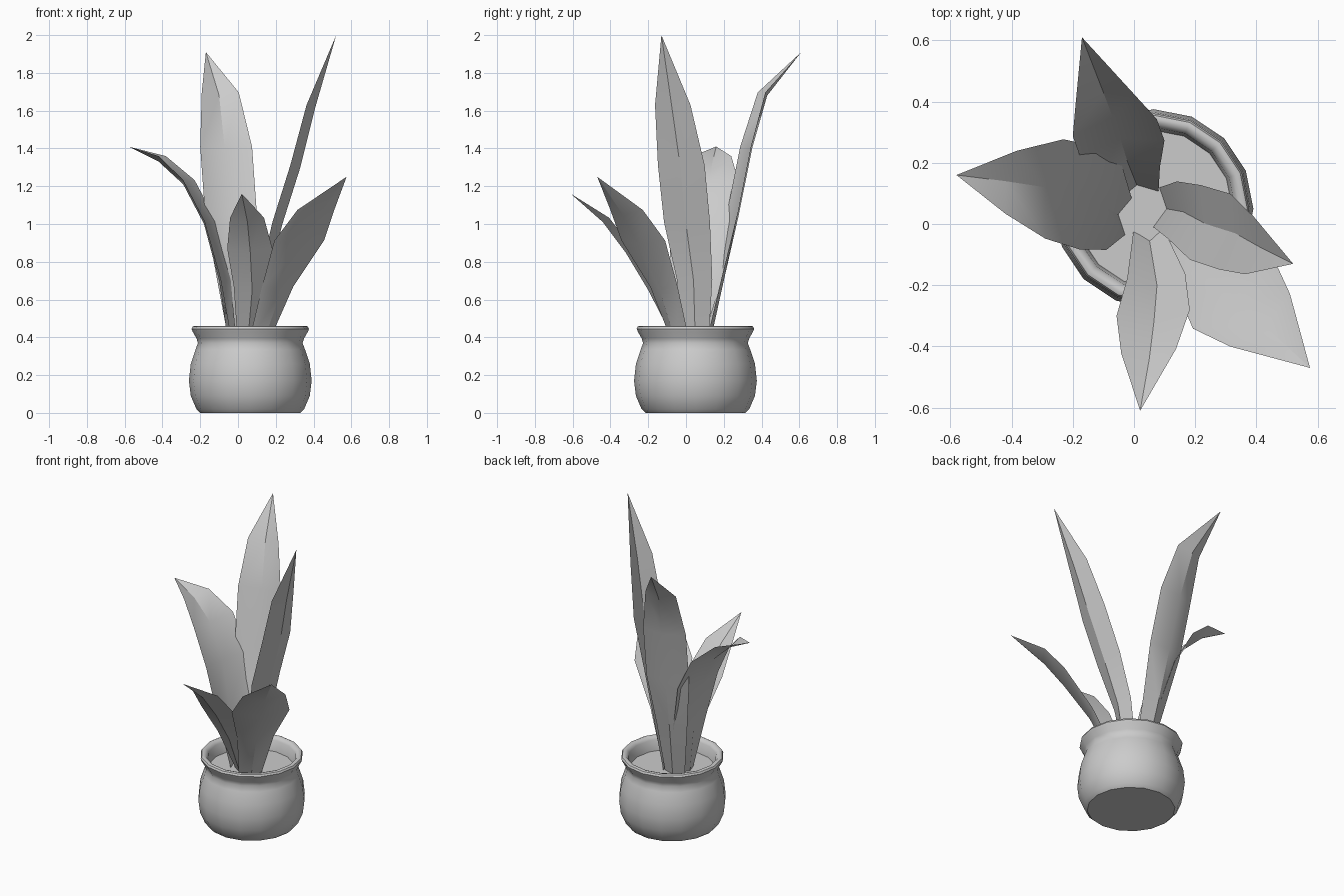
import bpy, bmesh, math
from mathutils import Vector

if "Cube" in bpy.data.objects:
    bpy.data.objects.remove(bpy.data.objects["Cube"])

CX, CY, SIDES = 0.065, 0.05, 16


def finish(bm, name, angle):
    me = bpy.data.meshes.new(name)
    bm.to_mesh(me)
    bm.free()
    ob = bpy.data.objects.new(name, me)
    bpy.context.collection.objects.link(ob)
    bpy.ops.object.select_all(action='DESELECT')
    ob.select_set(True)
    bpy.context.view_layer.objects.active = ob
    bpy.ops.object.shade_smooth_by_angle(angle=math.radians(angle))
    return ob


def lathe(name, profile):
    bm = bmesh.new()
    vs = [bm.verts.new((r, 0, z)) for r, z in profile]
    es = [bm.edges.new(p) for p in zip(vs, vs[1:])]
    bmesh.ops.spin(bm, geom=vs + es, cent=(0, 0, 0), axis=(0, 0, 1),
                   angle=math.tau, steps=SIDES)
    bmesh.ops.remove_doubles(bm, verts=bm.verts, dist=0.0005)
    bmesh.ops.recalc_face_normals(bm, faces=bm.faces)
    bmesh.ops.translate(bm, verts=bm.verts, vec=(CX, CY, 0))
    return finish(bm, name, 40)


def leaf(name, side, stations):
    """Channelled blade: midrib points with half widths, edges raised."""
    bm = bmesh.new()
    s = Vector((side[0], side[1], 0)).normalized()
    mids = [Vector(p[:3]) for p in stations]
    rows = []
    for i, (x, y, z, w) in enumerate(stations[:-1]):
        t = mids[i + 1] - mids[max(i - 1, 0)]
        n = t.cross(s).normalized()
        if n.z < 0:
            n = -n
        up = n * (0.03 + 0.05 * w)
        rows.append([bm.verts.new(p) for p in
                     (mids[i] - s * w + up, mids[i], mids[i] + s * w + up)])
    for a, b in zip(rows, rows[1:]):
        for k in (0, 1):
            bm.faces.new((a[k], a[k + 1], b[k + 1], b[k]))
    tip = bm.verts.new(mids[-1])
    for k in (0, 1):
        bm.faces.new((rows[-1][k], rows[-1][k + 1], tip))
    bmesh.ops.recalc_face_normals(bm, faces=bm.faces)
    if sum(f.normal.z for f in bm.faces) < 0:
        bmesh.ops.reverse_faces(bm, faces=bm.faces)
    return finish(bm, name, 30)


# round pot with flared rim
lathe("pot", [(0, 0), (.265, 0), (.285, .02), (.315, .09), (.325, .17),
              (.315, .26), (.29, .335), (.277, .37), (.285, .395),
              (.305, .43), (.311, .445), (.305, .457), (.295, .461),
              (.28, .457), (.266, .44), (.255, .36)])
# soil disc
lathe("soil", [(0, .37), (.258, .37)])

# five leaves
leaf("left_leaf", (.18, .98), [
    (-.05, .03, .36, .06), (-.10, .06, .70, .14), (-.18, .09, 1.0, .17),
    (-.29, .12, 1.21, .165), (-.42, .14, 1.33, .105), (-.58, .16, 1.41, 0)])
leaf("back_leaf", (.98, .2), [
    (.01, .125, .36, .065), (-.02, .20, .70, .10), (-.045, .28, 1.05, .14),
    (-.07, .35, 1.4, .14), (-.10, .43, 1.68, .10), (-.17, .61, 1.91, 0)])
leaf("right_leaf", (.15, .99), [
    (.105, .05, .36, .065), (.16, .04, .70, .095), (.235, 0, 1.0, .123),
    (.33, -.03, 1.3, .125), (.41, -.075, 1.62, .095), (.52, -.13, 2.0, 0)])
leaf("front_right_leaf", (.75, .66), [
    (.13, -.05, .36, .07), (.23, -.14, .65, .11), (.345, -.25, .89, .175),
    (.43, -.335, 1.05, .13), (.575, -.47, 1.25, 0)])
leaf("front_leaf", (.99, .08), [
    (.05, -.05, .36, .05), (.075, -.20, .65, .095), (.065, -.32, .85, .12),
    (.05, -.44, 1.01, .09), (.02, -.61, 1.16, 0)])
